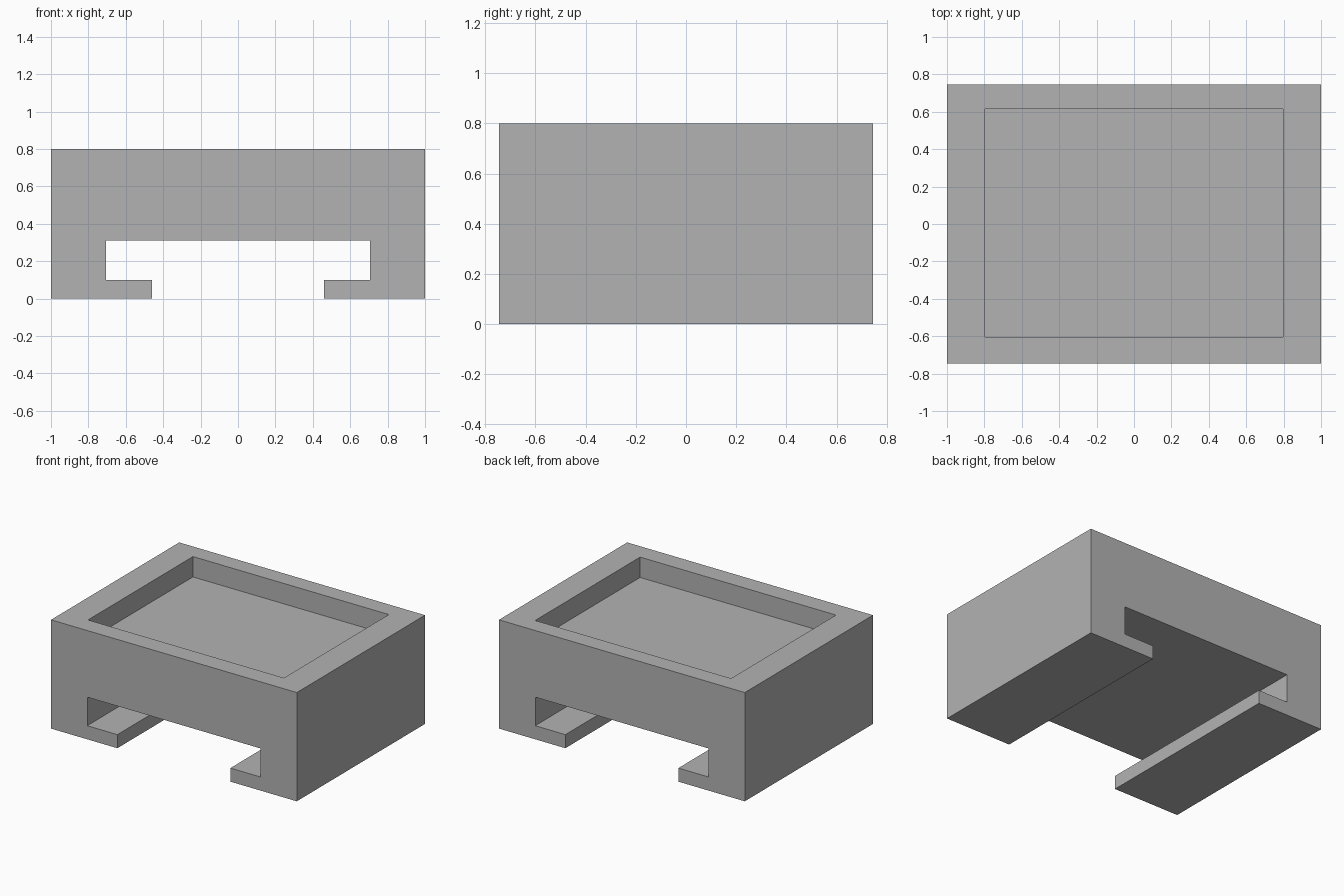
import bpy
import bmesh
from math import copysign
from mathutils import Vector

if "Cube" in bpy.data.objects:
    bpy.data.objects.remove(bpy.data.objects["Cube"], do_unlink=True)

HALF_DEPTH = 0.745
HEIGHT = 0.8
POCKET_HALF = Vector((0.797, 0.61))
POCKET_CENTRE_Y = 0.005
POCKET_DEPTH = 0.15

grey = bpy.data.materials.new("plain grey")
grey.use_nodes = True
colour = (0.45, 0.45, 0.45, 1)
grey.diffuse_color = colour
grey.node_tree.nodes["Principled BSDF"].inputs["Base Color"].default_value = colour

# Body section with a T-shaped slot, mirrored across x
half = [(1, HEIGHT), (1, 0), (0.46, 0), (0.46, 0.1), (0.705, 0.1), (0.705, 0.31)]
profile = half + [(-x, z) for x, z in reversed(half)]

bm = bmesh.new()
front = bm.faces.new([bm.verts.new((x, -HALF_DEPTH, z)) for x, z in profile])
swept = bmesh.ops.extrude_face_region(bm, geom=[front], use_keep_orig=True)["geom"]
bmesh.ops.translate(bm, vec=(0, 2 * HALF_DEPTH, 0),
                    verts=[v for v in swept if isinstance(v, bmesh.types.BMVert)])
bmesh.ops.recalc_face_normals(bm, faces=bm.faces)

# Rectangular pocket sunk into the top
top = max(bm.faces, key=lambda f: f.calc_center_median().z)
bmesh.ops.inset_individual(bm, faces=[top], thickness=0.1)
for v in top.verts:
    v.co.x = copysign(POCKET_HALF.x, v.co.x)
    v.co.y = copysign(POCKET_HALF.y, v.co.y) + POCKET_CENTRE_Y
floor = bmesh.ops.extrude_discrete_faces(bm, faces=[top])["faces"][0]
floor_verts = list(floor.verts)
rim = {tuple(v.co): v for v in floor_verts}
bmesh.ops.translate(bm, vec=(0, 0, -POCKET_DEPTH), verts=list(rim.values()))
bmesh.ops.recalc_face_normals(bm, faces=bm.faces)

mesh = bpy.data.meshes.new("slotted_tray_block")
bm.to_mesh(mesh)
bm.free()
mesh.materials.append(grey)
block = bpy.data.objects.new("slotted_tray_block", mesh)
bpy.context.collection.objects.link(block)
